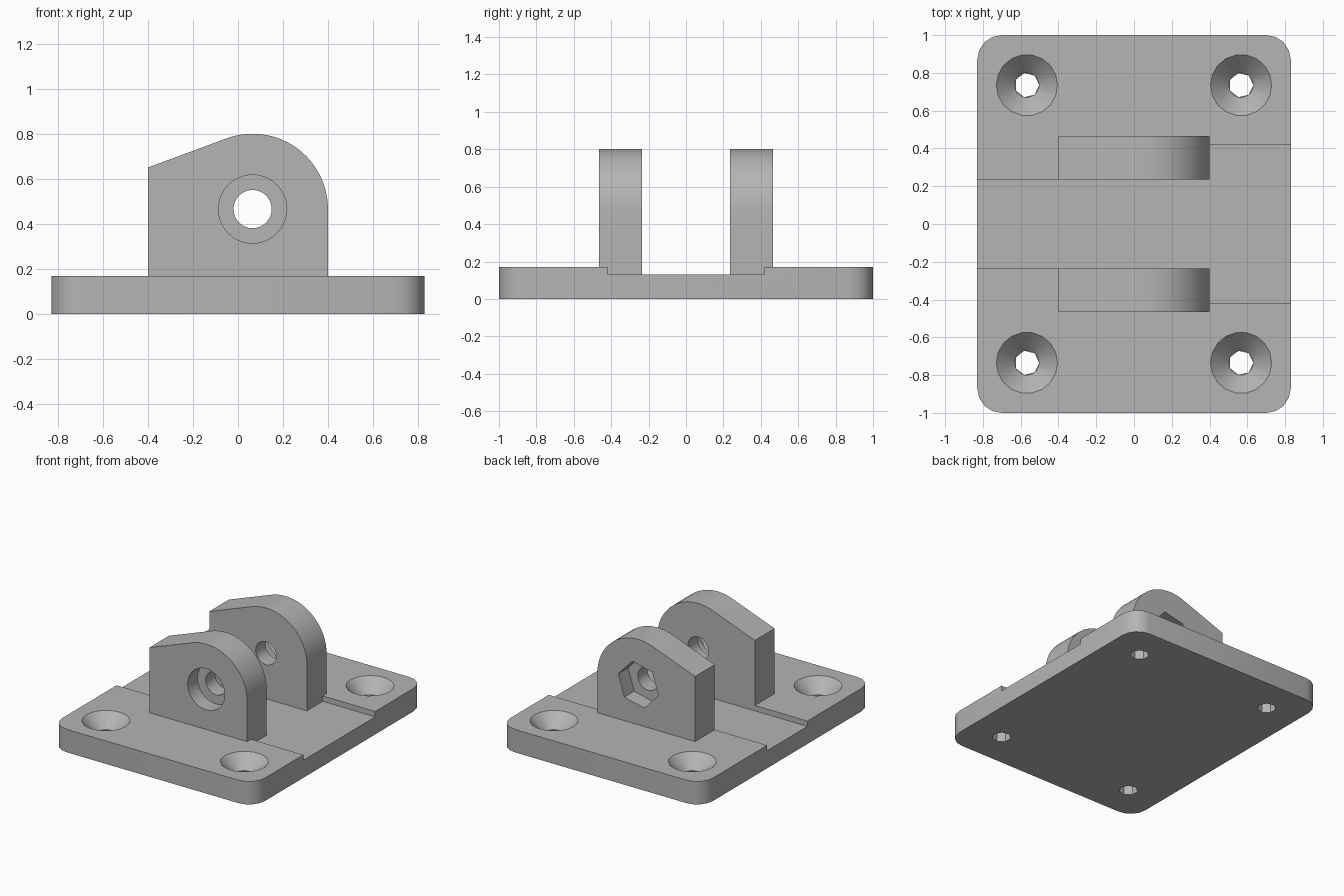
import bpy, bmesh
from math import sin, cos, pi, radians
from mathutils import Vector

if "Cube" in bpy.data.objects:
    bpy.data.objects.remove(bpy.data.objects["Cube"], do_unlink=True)

grey = bpy.data.materials.new("plain_grey")
grey.use_nodes = True
grey.diffuse_color = (0.46, 0.46, 0.46, 1)
grey.node_tree.nodes["Principled BSDF"].inputs["Base Color"].default_value = (0.46, 0.46, 0.46, 1)


def arc(cx, cy, r, a0, a1, n):
    """Points on an arc, angles in degrees, n segments."""
    return [(cx + r * cos(radians(a0 + (a1 - a0) * i / n)),
             cy + r * sin(radians(a0 + (a1 - a0) * i / n))) for i in range(n + 1)]


def ring(cx, cy, r, n, start=0):
    return arc(cx, cy, r, start, start + 360, n)[:-1]


def loft(name, outline0, outline1, d0, d1, axis="Z"):
    """Solid between two matching outlines placed at d0 and d1 along an axis."""
    bm = bmesh.new()
    place = (lambda p, d: Vector((p[0], p[1], d))) if axis == "Z" else \
            (lambda p, d: Vector((p[0], d, p[1])))
    a = [bm.verts.new(place(p, d0)) for p in outline0]
    b = [bm.verts.new(place(p, d1)) for p in outline1]
    bm.faces.new(a)
    bm.faces.new(b)
    n = len(a)
    for i in range(n):
        j = (i + 1) % n
        bm.faces.new((a[i], a[j], b[j], b[i]))
    bmesh.ops.recalc_face_normals(bm, faces=bm.faces)
    mesh = bpy.data.meshes.new(name)
    bm.to_mesh(mesh)
    bm.free()
    mesh.materials.append(grey)
    ob = bpy.data.objects.new(name, mesh)
    bpy.context.scene.collection.objects.link(ob)
    return ob


def prism(name, outline, d0, d1, axis="Z"):
    return loft(name, outline, outline, d0, d1, axis)


def activate(ob):
    bpy.ops.object.select_all(action="DESELECT")
    ob.select_set(True)
    bpy.context.view_layer.objects.active = ob


def cut(ob, cutter):
    """Subtract the cutter and discard it."""
    cutter.hide_render = True
    mod = ob.modifiers.new("cut", "BOOLEAN")
    mod.operation, mod.solver, mod.object = "DIFFERENCE", "EXACT", cutter
    activate(ob)
    bpy.ops.object.modifier_apply(modifier=mod.name)
    bpy.data.objects.remove(cutter, do_unlink=True)


def rect(x0, x1, y0, y1):
    return [(x0, y0), (x1, y0), (x1, y1), (x0, y1)]


def finish(ob):
    activate(ob)
    bpy.ops.object.shade_smooth_by_angle(angle=radians(30))


HX, HY, TOP, FLOOR = 0.83, 1.0, 0.17, 0.13
LUG_IN, LUG_OUT = 0.235, 0.465
R = 0.13

# Base plate with rounded corners
corners = [(1, 1, 0), (-1, 1, 90), (-1, -1, 180), (1, -1, 270)]
outline = []
for sx, sy, a in corners:
    outline += arc(sx * (HX - R), sy * (HY - R), R, a, a + 90, 4)
plate = prism("base_plate", outline, 0, TOP)

# Shallow channel, wider past the lugs
cut(plate, prism("channel_cutter", rect(-1, 1, -LUG_IN, LUG_IN), FLOOR, 0.3))
cut(plate, prism("wide_channel_cutter", rect(0.4, 1, -0.42, 0.42), FLOOR, 0.3))

# Countersunk screw holes
for sx, sy, _ in corners:
    x, y = sx * 0.567, sy * 0.735
    cut(plate, prism("hole_cutter", ring(x, y, 0.065, 7), -0.1, 0.3))
    cut(plate, loft("countersink_cutter", ring(x, y, 0.065, 18),
                    ring(x, y, 0.182, 18), TOP - 0.097, TOP + 0.02))
finish(plate)

# Two lugs: sloped top running into a round shoulder
PX, PZ, PR = 0.065, 0.467, 0.335
lug_outline = [(-0.4, TOP), (0.4, TOP)] + arc(PX, PZ, PR, 0, 110, 28) + [(-0.4, 0.652)]
for side, name in ((-1, "front_lug"), (1, "back_lug")):
    lug = prism(name, lug_outline, side * LUG_IN, side * LUG_OUT, "Y")
    # Pin hole, then a round or six-sided pocket in the outer face
    cut(lug, prism("pin_cutter", ring(PX, PZ, 0.085, 32), side * 0.1, side * 0.6, "Y"))
    pocket = ring(PX, PZ, 0.152, 40) if side < 0 else ring(PX, PZ, 0.168, 6, 13)
    cut(lug, prism("pocket_cutter", pocket, side * 0.35, side * 0.6, "Y"))
    finish(lug)
